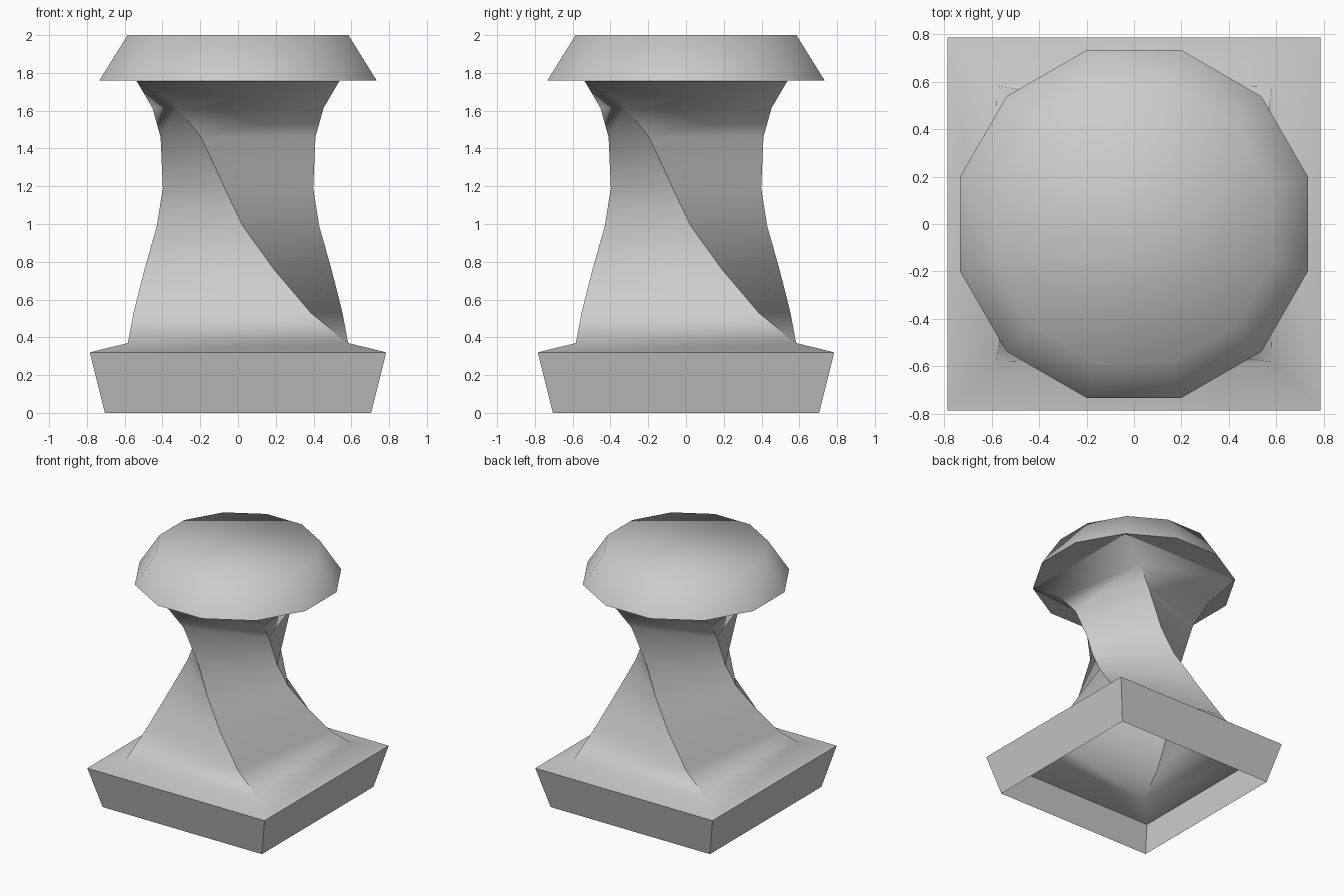
import bpy, bmesh, math

cube = bpy.data.objects.get("Cube")
if cube:
    bpy.data.objects.remove(cube)

# One plain stone colour
stone = bpy.data.materials.new("grey stone")
stone.use_nodes = True
grey = (0.6, 0.6, 0.6, 1)
stone.diffuse_color = grey
stone.node_tree.nodes["Principled BSDF"].inputs["Base Color"].default_value = grey


def finish(bm, name):
    bmesh.ops.recalc_face_normals(bm, faces=bm.faces)
    mesh = bpy.data.meshes.new(name)
    bm.to_mesh(mesh)
    bm.free()
    obj = bpy.data.objects.new(name, mesh)
    mesh.materials.append(stone)
    bpy.context.collection.objects.link(obj)
    bpy.ops.object.select_all(action='DESELECT')
    obj.select_set(True)
    bpy.context.view_layer.objects.active = obj
    bpy.ops.object.shade_smooth_by_angle(angle=math.radians(70))
    return obj


def bridge(bm, lower, upper):
    n = len(lower)
    for i in range(n):
        j = (i + 1) % n
        bm.faces.new((lower[i], lower[j], upper[j], upper[i]))


def square_ring(bm, x, h, z):
    # Four corners made by quarter turns of the front corner (x, -h)
    return [bm.verts.new((a, b, z)) for a, b in ((x, -h), (h, x), (-x, h), (-h, -x))]


def round_ring(bm, radius, z, sides=12):
    angles = [math.tau * (i + 0.5) / sides for i in range(sides)]
    return [bm.verts.new((radius * math.cos(a), radius * math.sin(a), z)) for a in angles]


# Hollow square base flowing into a waisted column with a quarter twist:
# each row is the front corner's x, its distance forward, and its height
profile = [
    (0.705, 0.705, 0), (0.785, 0.785, 0.32), (0.583, 0.583, 0.37),
    (0.385, 0.553, 0.53), (0.19, 0.495, 0.76), (0.025, 0.43, 0.99),
    (-0.07, 0.398, 1.19), (-0.195, 0.41, 1.46), (-0.32, 0.453, 1.615),
    (-0.537, 0.537, 1.757),
]
bm = bmesh.new()
rings = [square_ring(bm, *row) for row in profile]
for lower, upper in zip(rings, rings[1:]):
    bridge(bm, lower, upper)
finish(bm, "twisted_pedestal")

# Twelve-sided tapered cap with a flat top and underside
bm = bmesh.new()
rim, top = round_ring(bm, 0.76, 1.76), round_ring(bm, 0.605, 2)
bridge(bm, rim, top)
bm.faces.new(top)
bm.faces.new(rim[::-1])
finish(bm, "cap")
